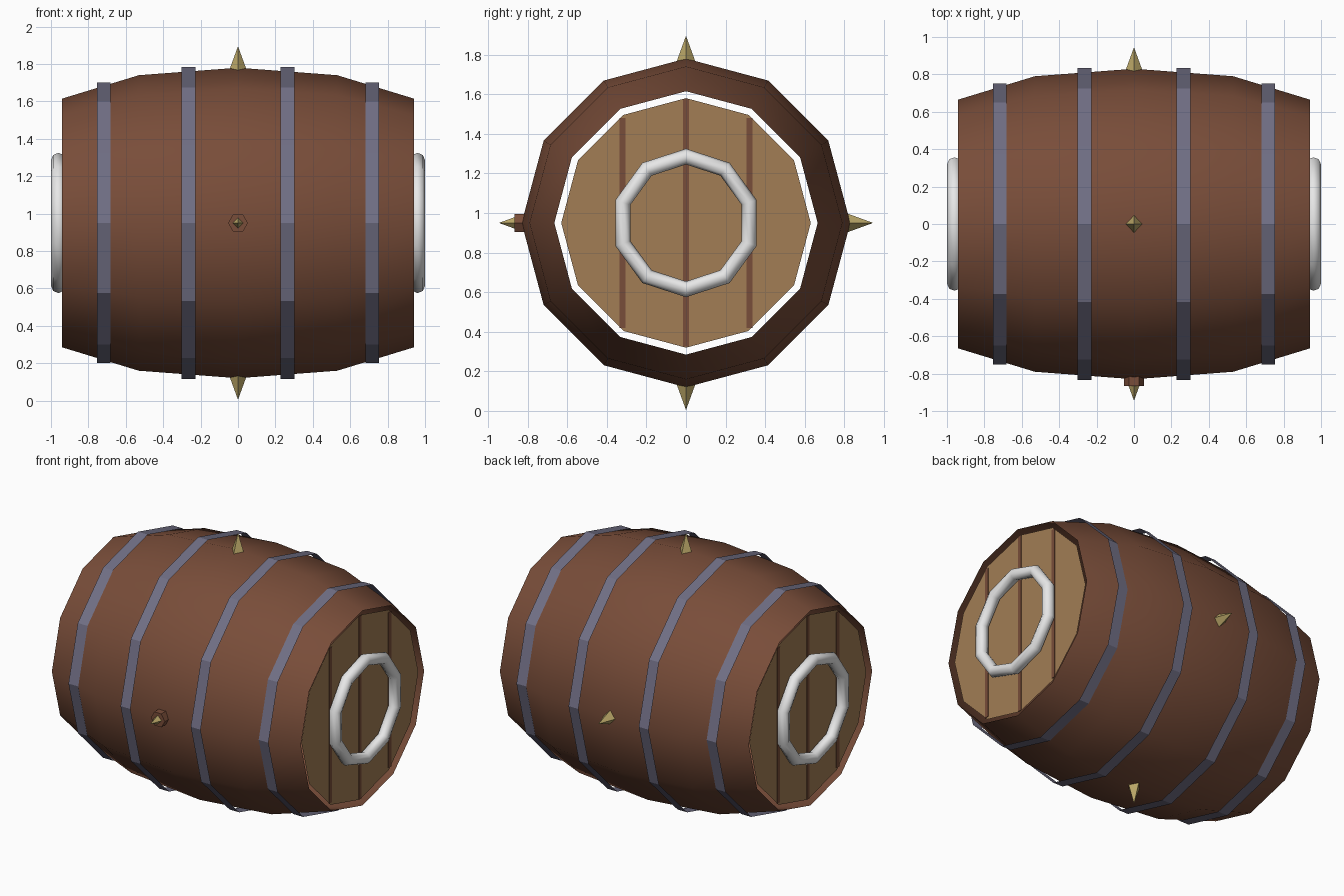
import bpy, bmesh, math
from mathutils import Vector, Matrix

cube = bpy.data.objects.get("Cube")
if cube:
    bpy.data.objects.remove(cube)

CENTRE = Vector((0, 0, 0.95))
SIDES = 12


def material(name, colour):
    m = bpy.data.materials.new(name)
    m.use_nodes = True
    m.diffuse_color = (*colour, 1)
    m.node_tree.nodes["Principled BSDF"].inputs["Base Color"].default_value = (*colour, 1)
    return m


brown = material("brown wood", (0.19, 0.074, 0.041))
tan = material("pale wood", (0.36, 0.205, 0.09))
slate = material("slate metal", (0.165, 0.16, 0.235))
brass = material("brass", (0.50, 0.39, 0.14))
silver = material("silver", (0.8, 0.8, 0.8))


def finish(name, bm, mat, smooth=False):
    """Turn a bmesh into an object placed at the barrel's centre."""
    mesh = bpy.data.meshes.new(name)
    bm.to_mesh(mesh)
    bm.free()
    mesh.materials.append(mat)
    for p in mesh.polygons:
        p.use_smooth = smooth
    obj = bpy.data.objects.new(name, mesh)
    obj.location = CENTRE
    bpy.context.collection.objects.link(obj)
    return obj


def shell(name, profile, mat, smooth):
    """Open surface turned about the x axis from (x, radius) points."""
    bm = bmesh.new()
    rings = []
    for x, r in profile:
        angles = [math.tau * i / SIDES for i in range(SIDES)]
        rings.append([bm.verts.new((x, r * math.sin(a), r * math.cos(a))) for a in angles])
    for a, b in zip(rings, rings[1:]):
        for i in range(SIDES):
            j = (i + 1) % SIDES
            bm.faces.new((a[i], a[j], b[j], b[i]))
    bmesh.ops.recalc_face_normals(bm, faces=bm.faces)
    return finish(name, bm, mat, smooth)


# Barrel body, open at both ends
shell("barrel_body", [(-0.94, 0.665), (-0.53, 0.79), (0, 0.83), (0.53, 0.79), (0.94, 0.665)],
      brown, True)

# Hoops standing slightly clear of the staves
for x, r, label in ((0.265, 0.835, "inner"), (0.718, 0.75, "outer")):
    for side, word in ((1, "left"), (-1, "right")):
        c = side * x
        shell(f"{label}_hoop_{word}", [(c - 0.037, r), (c + 0.037, r)], slate, False)

for side, word in ((1, "left"), (-1, "right")):
    # Recessed round lid with a gap to the rim
    bm = bmesh.new()
    bmesh.ops.create_circle(bm, cap_ends=True, segments=SIDES, radius=0.63,
                            matrix=Matrix.Translation((side * 0.92, 0, 0))
                            @ Matrix.Rotation(side * math.pi / 2, 4, "Y"))
    finish(f"lid_{word}", bm, tan)

    # Thin seams between the lid planks
    for y, half, label in ((0, 0.625, "middle"), (0.32, 0.53, "back"), (-0.32, 0.53, "front")):
        bm = bmesh.new()
        bmesh.ops.create_cube(bm, size=1, matrix=Matrix.Translation((side * 0.921, y, 0))
                              @ Matrix.Diagonal((0.006, 0.03, 2 * half, 1)))
        finish(f"{label}_lid_seam_{word}", bm, brown)

    # Ring on the lid
    bpy.ops.mesh.primitive_torus_add(major_segments=10, minor_segments=8, major_radius=0.335,
                                     minor_radius=0.04,
                                     location=CENTRE + Vector((side * 0.96, 0, 0)),
                                     rotation=(0, side * math.pi / 2, 0))
    ring = bpy.context.object
    ring.name = f"lid_ring_{word}"
    ring.data.materials.append(silver)
    bpy.ops.object.shade_smooth()

# Four pointed studs around the middle
for word, d in (("top", (0, 0, 1)), ("bottom", (0, 0, -1)), ("front", (0, -1, 0)), ("back", (0, 1, 0))):
    bm = bmesh.new()
    turn = Vector(d).to_track_quat("Z", "Y").to_matrix().to_4x4()
    bmesh.ops.create_cone(bm, cap_ends=True, segments=4, radius1=0.06, radius2=0, depth=0.165,
                          matrix=turn @ Matrix.Translation((0, 0, 0.8625)))
    finish(f"{word}_spike", bm, brass)

# Six-sided bung under the front spike
bm = bmesh.new()
bmesh.ops.create_cone(bm, cap_ends=True, segments=6, radius1=0.053, radius2=0.053, depth=0.065,
                      matrix=Matrix.Translation((0, -0.8325, 0))
                      @ Matrix.Rotation(math.pi / 2, 4, "X") @ Matrix.Rotation(math.pi / 2, 4, "Z"))
finish("bung", bm, brown)
